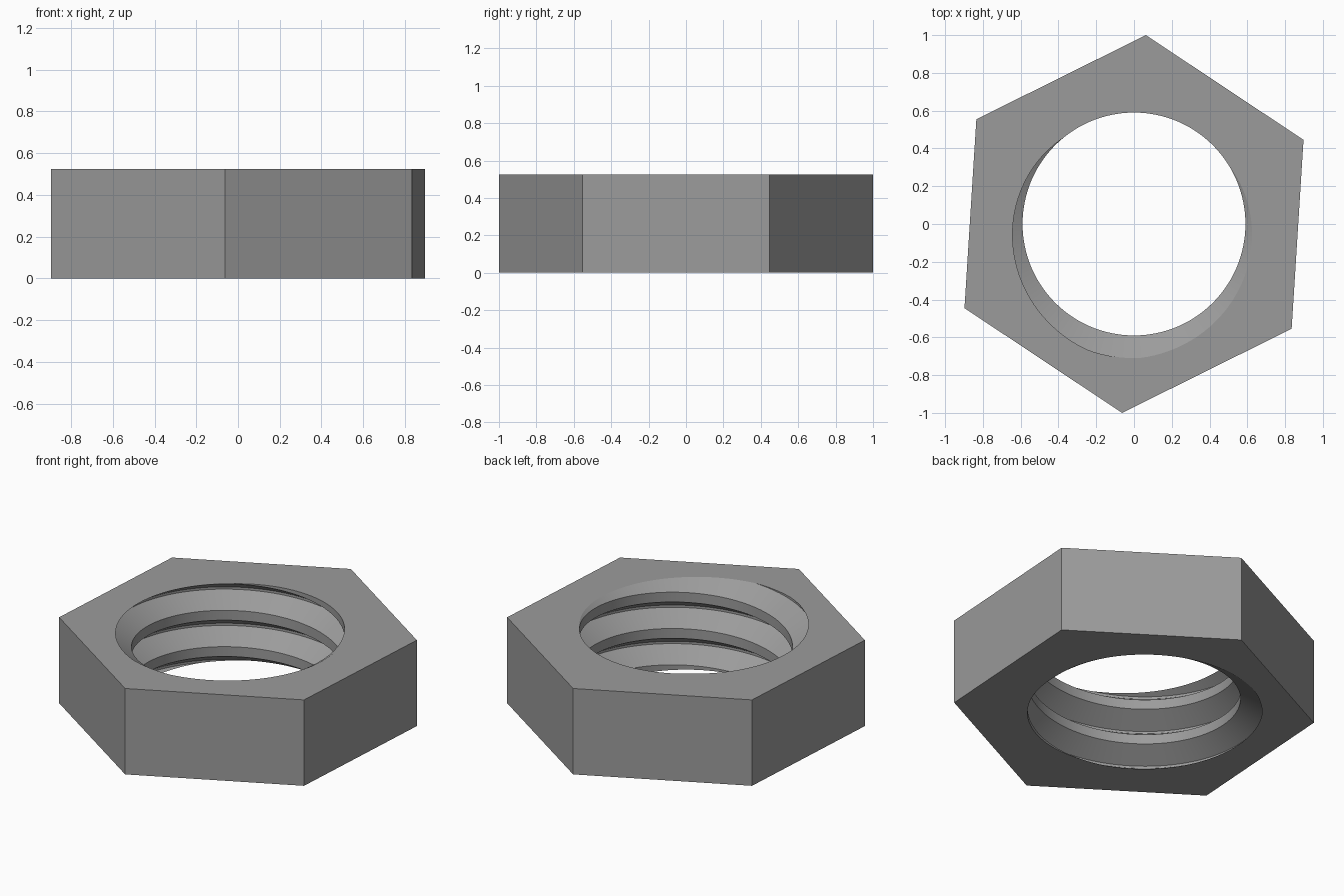
import bpy, bmesh, math

if "Cube" in bpy.data.objects:
    bpy.data.objects.remove(bpy.data.objects["Cube"])

HEIGHT, HEX_R, HEX_TURN = 0.525, 1.002, 86.4
MINOR, MAJOR, PITCH = 0.59, 0.71, 0.222
ROOT, FLANK = 23 / 360, 120 / 360      # widths as a share of the pitch
ROOT_ANGLE = 261 / 360                 # turn at which the groove meets the top
SEG = 120

# one pitch of the thread profile: (share of pitch, radius)
profile = [(-ROOT / 2, MAJOR), (ROOT / 2, MAJOR),
           (ROOT / 2 + FLANK, MINOR), (1 - ROOT / 2 - FLANK, MINOR)]
n = len(profile)

bm = bmesh.new()

# helical thread surface, longer than the nut at both ends
cols = []
for i in range(SEG):
    a = 2 * math.pi * i / SEG
    col = []
    for k in range(-5, 4):
        for t, r in profile:
            z = HEIGHT + PITCH * (k + t + i / SEG - ROOT_ANGLE)
            col.append(bm.verts.new((r * math.cos(a), r * math.sin(a), z)))
    cols.append(col)
rows = len(cols[0])
for i in range(SEG):
    # the last column joins the first one pitch higher
    nxt, shift = (cols[i + 1], 0) if i < SEG - 1 else (cols[0], n)
    for j in range(rows - 1 - shift):
        bm.faces.new((cols[i][j], cols[i][j + 1],
                      nxt[j + 1 + shift], nxt[j + shift]))

# trim the thread flush with the two end faces
for z, sign in ((0, -1), (HEIGHT, 1)):
    bmesh.ops.bisect_plane(bm, geom=bm.verts[:] + bm.edges[:] + bm.faces[:],
                           dist=1e-6, plane_co=(0, 0, z),
                           plane_no=(0, 0, sign), clear_outer=True)
bmesh.ops.remove_doubles(bm, verts=bm.verts[:], dist=1e-5)
rims = [[e for e in bm.edges if e.is_boundary
         and all(abs(v.co.z - z) < 1e-4 for v in e.verts)] for z in (0, HEIGHT)]

# hexagonal outside
rings = []
for z in (0, HEIGHT):
    rings.append([bm.verts.new((HEX_R * math.cos(a), HEX_R * math.sin(a), z))
                  for a in (math.radians(HEX_TURN + 60 * i) for i in range(6))])
for i in range(6):
    j = (i + 1) % 6
    bm.faces.new((rings[0][i], rings[0][j], rings[1][j], rings[1][i]))

# end faces between the hexagon and the threaded hole
for rim, ring in zip(rims, rings):
    outer = [bm.edges.get((ring[i], ring[(i + 1) % 6])) for i in range(6)]
    bmesh.ops.triangle_fill(bm, use_beauty=True, use_dissolve=False,
                            edges=rim + outer)
bmesh.ops.recalc_face_normals(bm, faces=bm.faces[:])

mesh = bpy.data.meshes.new("hex_nut")
bm.to_mesh(mesh)
bm.free()
nut = bpy.data.objects.new("hex_nut", mesh)
bpy.context.collection.objects.link(nut)

steel = bpy.data.materials.new("grey steel")
steel.diffuse_color = (0.33, 0.33, 0.33, 1)
steel.use_nodes = True
steel.node_tree.nodes["Principled BSDF"].inputs["Base Color"].default_value = steel.diffuse_color
mesh.materials.append(steel)

bpy.context.view_layer.objects.active = nut
nut.select_set(True)
bpy.ops.object.shade_smooth_by_angle(angle=math.radians(22))
